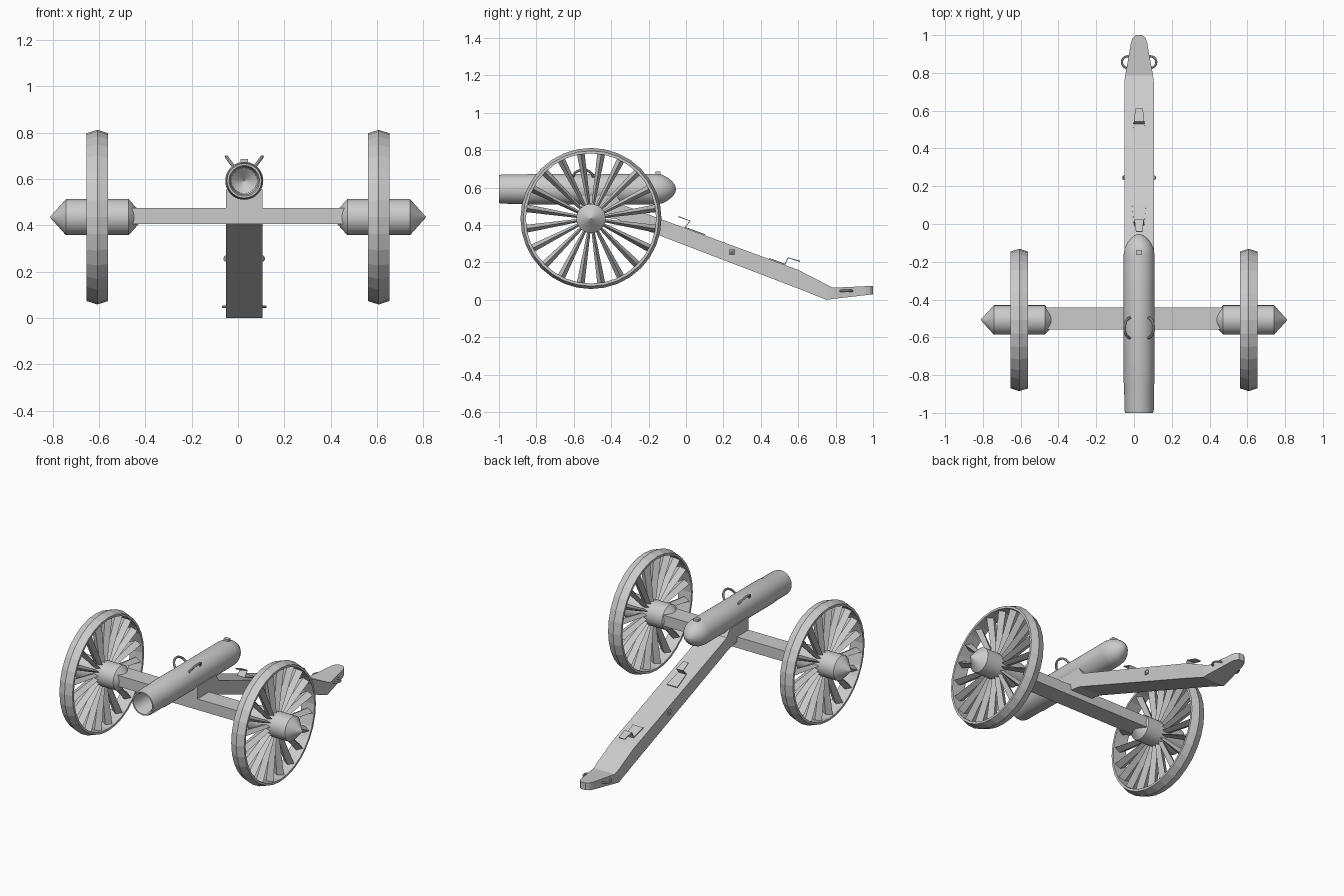
import bpy, bmesh
from math import sin, cos, pi, radians
from mathutils import Vector, Matrix

if "Cube" in bpy.data.objects:
    bpy.data.objects.remove(bpy.data.objects["Cube"])

CX = 0.027                      # centre line of barrel and trail
AXLE = Vector((0, -0.508, 0.435))


def finish(name, bm, smooth=None):
    bmesh.ops.remove_doubles(bm, verts=bm.verts, dist=1e-5)
    bmesh.ops.recalc_face_normals(bm, faces=bm.faces)
    me = bpy.data.meshes.new(name)
    bm.to_mesh(me)
    bm.free()
    ob = bpy.data.objects.new(name, me)
    bpy.context.collection.objects.link(ob)
    if smooth:
        bpy.ops.object.select_all(action='DESELECT')
        ob.select_set(True)
        bpy.context.view_layer.objects.active = ob
        bpy.ops.object.shade_smooth_by_angle(angle=radians(smooth))
    return ob


def loft(bm, rings, closed=False, caps=True):
    """Skin a list of equal-length vertex rings."""
    vs = [[bm.verts.new(p) for p in r] for r in rings]
    n = len(vs[0])
    pairs = list(zip(vs, vs[1:])) + ([(vs[-1], vs[0])] if closed else [])
    for a, b in pairs:
        for i in range(n):
            bm.faces.new((a[i], a[(i + 1) % n], b[(i + 1) % n], b[i]))
    if caps and not closed:
        bm.faces.new(vs[0])
        bm.faces.new(vs[-1])


def lathe(name, profile, matrix, seg, closed=False, smooth=None):
    """Revolve (along, radius) points around the local x axis."""
    bm = bmesh.new()
    rings = [[matrix @ Vector((a, r * cos(2 * pi * i / seg), r * sin(2 * pi * i / seg)))
              for i in range(seg)] for a, r in profile]
    loft(bm, rings, closed)
    return finish(name, bm, smooth)


def box(name, centre, size, tilt=0):
    bm = bmesh.new()
    bmesh.ops.create_cube(bm, size=1, matrix=Matrix.Translation(centre)
                          @ Matrix.Rotation(tilt, 4, 'X') @ Matrix.Diagonal((*size, 1)))
    return finish(name, bm)


def arc_ring(name, centre, u, v, radius, thick, a0, a1, seg=20):
    """Round bar bent along an arc in the u-v plane."""
    u, v = Vector(u).normalized(), Vector(v).normalized()
    w = u.cross(v)
    full = a1 - a0 >= 360
    rings = []
    for i in range(seg if full else seg + 1):
        a = radians(a0 + (a1 - a0) * i / seg)
        d = u * cos(a) + v * sin(a)
        rings.append([Vector(centre) + d * radius + (d * cos(t) + w * sin(t)) * thick
                      for t in [2 * pi * k / 8 for k in range(8)]])
    bm = bmesh.new()
    loft(bm, rings, closed=full)
    return finish(name, bm, 40)


# wheels: ridged rim, pointed hub, diamond-section spokes
for side, sx in (("left", -1), ("right", 1)):
    c = AXLE + Vector((sx * 0.607, 0, 0))
    place = Matrix.Translation(c)
    lathe(side + "_wheel_rim", [(-0.046, 0.348), (-0.046, 0.362), (0, 0.377),
                                (0.046, 0.362), (0.046, 0.348)], place, 32, closed=True)
    lathe(side + "_hub", [(-0.205, 0.0001), (-0.135, 0.078), (0.135, 0.078),
                          (0.205, 0.0001)], place, 32, smooth=30)
    bm = bmesh.new()
    for k in range(20):
        a = radians(9 + 18 * k)
        d, t = Vector((0, cos(a), sin(a))), Vector((0, -sin(a), cos(a)))
        rings = []
        for r, wide, deep in ((0.06, 0.008, 0.03), (0.352, 0.021, 0.036)):
            x = Vector((deep, 0, 0))
            rings.append([c + d * r + o for o in (x, t * wide, -x, -t * wide)])
        loft(bm, rings)
    finish(side + "_spokes", bm)

# axle beam
box("axle", (0, -0.5, 0.44), (0.96, 0.118, 0.07))

# barrel with domed breech and open bore
along_y = Matrix.Translation((CX, 0, 0.592)) @ Matrix.Rotation(pi / 2, 4, 'Z')
lathe("barrel", [(-0.6, 0.0001), (-0.65, 0.055), (-0.985, 0.06), (-1.0, 0.066),
                 (-1.0, 0.074), (-0.985, 0.078), (-0.85, 0.079), (-0.84, 0.082),
                 (-0.165, 0.082), (-0.13, 0.077), (-0.1, 0.063), (-0.075, 0.043),
                 (-0.058, 0.02), (-0.053, 0.0001)], along_y, 40, smooth=40)

# lifting handles and vent block on the barrel
for side, sx in (("left", -1), ("right", 1)):
    out = Vector((sx * 0.6, 0, 0.8))
    arc_ring(side + "_barrel_handle", Vector((CX, -0.55, 0.592)) + out * 0.075,
             (0, 1, 0), out, 0.054, 0.007, -10, 190)
box("vent_block", (CX, -0.15, 0.667), (0.032, 0.026, 0.036))

# trail beam: stations of (y, top z, bottom z, half width)
bm = bmesh.new()
loft(bm, [[(CX - h, y, b), (CX + h, y, b), (CX + h, y, t), (CX - h, y, t)]
          for y, t, b, h in (
              (-0.56, 0.555, 0.46, 0.078), (-0.37, 0.555, 0.431, 0.078),
              (-0.34, 0.508, 0.42, 0.078), (0.6, 0.16, 0.06, 0.078),
              (0.75, 0.083, 0.0, 0.078), (0.785, 0.065, 0.005, 0.074),
              (0.9, 0.07, 0.018, 0.053), (0.96, 0.073, 0.025, 0.043),
              (0.985, 0.074, 0.028, 0.034), (1.0, 0.075, 0.03, 0.018))])
finish("trail", bm)

# towing rings and side bolts on the trail
for side, sx in (("left", -1), ("right", 1)):
    arc_ring(side + "_trail_ring", (CX + sx * 0.06, 0.857, 0.048),
             (1, 0, 0), (0, 1, 0), 0.031, 0.006, 0, 360)
    bm = bmesh.new()
    loft(bm, [[(CX + sx * x, 0.245 + p * s, 0.256 + q * s)
               for p, q in ((-1, -1), (1, -1), (1, 1), (-1, 1))]
              for x, s in ((0.07, 0.013), (0.083, 0.013), (0.09, 0.004))])
    finish(side + "_trail_bolt", bm)

# folded plate brackets on top of the trail: (y, z, half width)
for name, path in (
        ("front_bracket", ((0.102, 0.348, 0.037), (-0.005, 0.388, 0.027),
                           (0.022, 0.422, 0.025), (-0.04, 0.445, 0.017))),
        ("rear_bracket", ((0.445, 0.221, 0.037), (0.53, 0.19, 0.029),
                          (0.545, 0.225, 0.027), (0.61, 0.206, 0.02)))):
    bm = bmesh.new()
    rows = [[bm.verts.new((CX + s * h, y, z)) for s in (-1, 1)] for y, z, h in path]
    for a, b in zip(rows, rows[1:]):
        bm.faces.new((a[0], a[1], b[1], b[0]))
    ob = finish(name, bm)
    mod = ob.modifiers.new("thickness", 'SOLIDIFY')
    mod.thickness = 0.006
    mod.offset = 0
